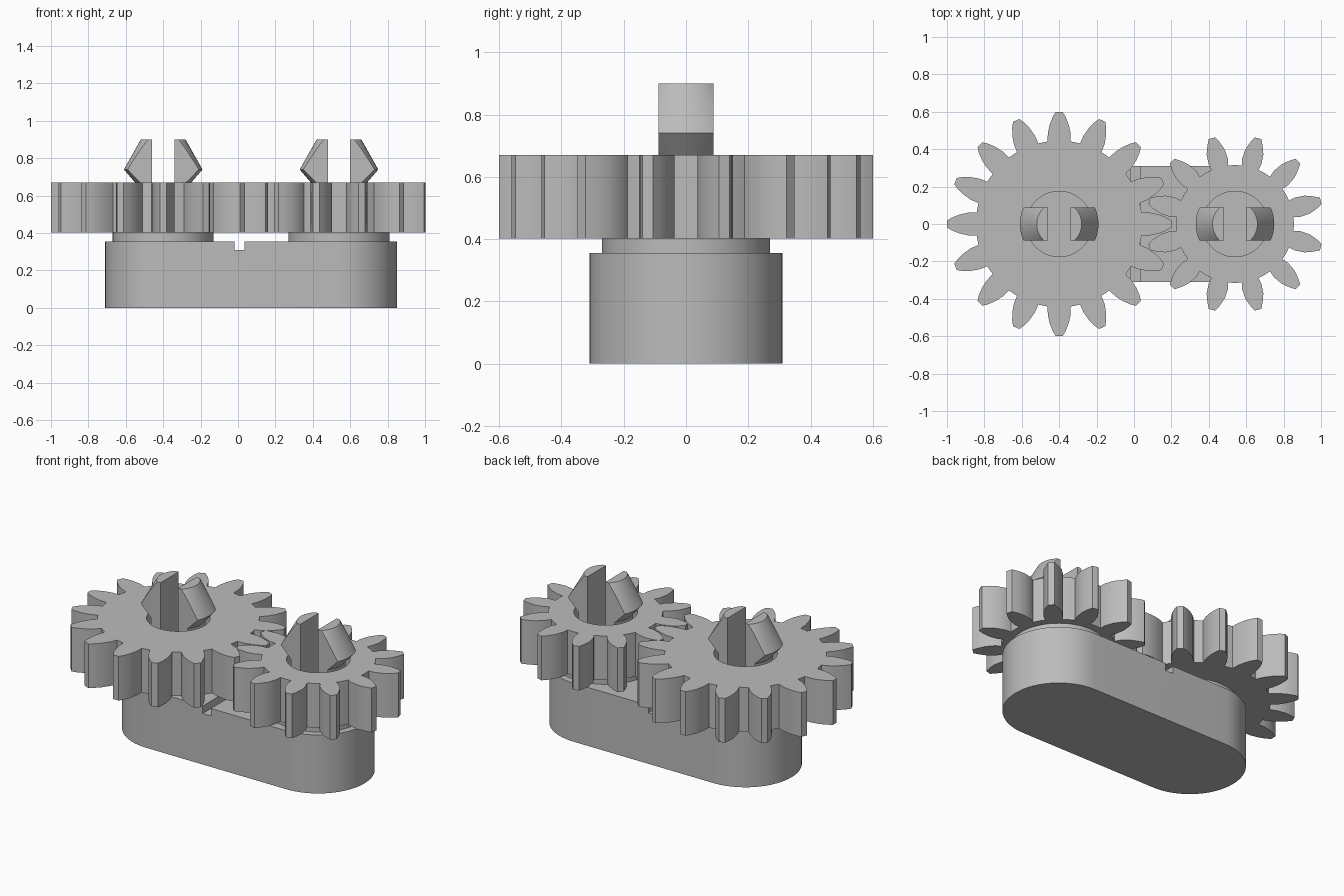
import bpy, bmesh
from math import sin, cos, pi

cube = bpy.data.objects.get("Cube")
if cube:
    bpy.data.objects.remove(cube, do_unlink=True)

grey = bpy.data.materials.new("plain grey")
grey.use_nodes = True
grey.diffuse_color = (0.5, 0.5, 0.5, 1)
grey.node_tree.nodes["Principled BSDF"].inputs["Base Color"].default_value = (0.5, 0.5, 0.5, 1)

BIG_X, SMALL_X = -0.40, 0.54
BASE_TOP, GEAR_LOW, GEAR_TOP = 0.355, 0.402, 0.67


def loft(name, rings):
    """Closed solid through a stack of matching rings of 3D points."""
    bm = bmesh.new()
    loops = [[bm.verts.new(p) for p in ring] for ring in rings]
    n = len(loops[0])
    for low, high in zip(loops, loops[1:]):
        for i in range(n):
            j = (i + 1) % n
            bm.faces.new((low[i], low[j], high[j], high[i]))
    bm.faces.new(loops[0][::-1])
    bm.faces.new(loops[-1])
    bmesh.ops.recalc_face_normals(bm, faces=bm.faces)
    mesh = bpy.data.meshes.new(name)
    bm.to_mesh(mesh)
    bm.free()
    mesh.materials.append(grey)
    obj = bpy.data.objects.new(name, mesh)
    bpy.context.collection.objects.link(obj)
    return obj


def prism(name, outline, z0, z1):
    return loft(name, [[(x, y, z) for x, y in outline] for z in (z0, z1)])


def box(name, x0, x1, y, z0, z1):
    return prism(name, [(x0, -y), (x1, -y), (x1, y), (x0, y)], z0, z1)


def arc(cx, r, start, end, n):
    return [(cx + r * cos(start + (end - start) * i / n),
             r * sin(start + (end - start) * i / n)) for i in range(n + 1)]


def circle(cx, r, n=64):
    return arc(cx, r, 0, 2 * pi, n)[:-1]


def cut(obj, cutter, operation):
    mod = obj.modifiers.new("cut", "BOOLEAN")
    mod.operation, mod.object, mod.solver = operation, cutter, "EXACT"
    bpy.context.view_layer.objects.active = obj
    bpy.ops.object.modifier_apply(modifier=mod.name)
    bpy.data.objects.remove(cutter, do_unlink=True)
    return obj


def smooth(obj):
    bpy.ops.object.select_all(action="DESELECT")
    obj.select_set(True)
    bpy.context.view_layer.objects.active = obj
    bpy.ops.object.shade_smooth_by_angle(angle=pi / 7)


def gear(name, cx, teeth, phase, flank):
    """Toothed wheel; flank lists (radius, half width) from root to tip."""
    outline = []
    for k in range(teeth):
        a = phase + 2 * pi * k / teeth
        side = [(r, -w) for r, w in flank] + [(r, w) for r, w in reversed(flank)]
        for r, w in side:
            t = a + w / r
            outline.append((cx + r * cos(t), r * sin(t)))
        root = flank[0][0]
        mid = a + pi / teeth
        outline.append((cx + root * cos(mid), root * sin(mid)))
    wheel = prism(name, outline, GEAR_LOW, GEAR_TOP)
    return cut(wheel, prism("bore_cutter", circle(cx, 0.175), 0.3, 0.8), "DIFFERENCE")


# Rounded base with a groove across the middle
base = prism("base", arc(SMALL_X, 0.31, -pi / 2, pi / 2, 32)
             + arc(BIG_X, 0.31, pi / 2, 3 * pi / 2, 32), 0, BASE_TOP)
parts = [cut(base, box("groove_cutter", -0.02, 0.035, 0.5, 0.31, 0.5), "DIFFERENCE")]

# Meshing gears
parts.append(gear("large_gear", BIG_X, 16, 0,
                  [(0.445, 0.062), (0.49, 0.061), (0.537, 0.05), (0.575, 0.034), (0.6, 0.018)]))
parts.append(gear("small_gear", SMALL_X, 12, pi / 12,
                  [(0.315, 0.046), (0.35, 0.054), (0.403, 0.05), (0.445, 0.034), (0.475, 0.018)]))

# Collars and split snap pins
pin_profile = [(0.15, 0.39), (0.15, GEAR_TOP), (0.21, 0.74), (0.12, 0.9)]
for label, cx in (("large", BIG_X), ("small", SMALL_X)):
    parts.append(prism(label + "_collar", circle(cx, 0.27), BASE_TOP - 0.01, GEAR_LOW))
    for side, s in (("right", -1), ("left", 1)):
        prong = loft(f"{label}_{side}_prong",
                     [[(x, y, z) for x, y in circle(cx, r)] for r, z in pin_profile])
        x0, x1 = sorted((cx + s * 0.06, cx + s * 0.3))
        parts.append(cut(prong, box("prong_cutter", x0, x1, 0.088, 0.3, 1), "INTERSECT"))

for part in parts:
    smooth(part)
